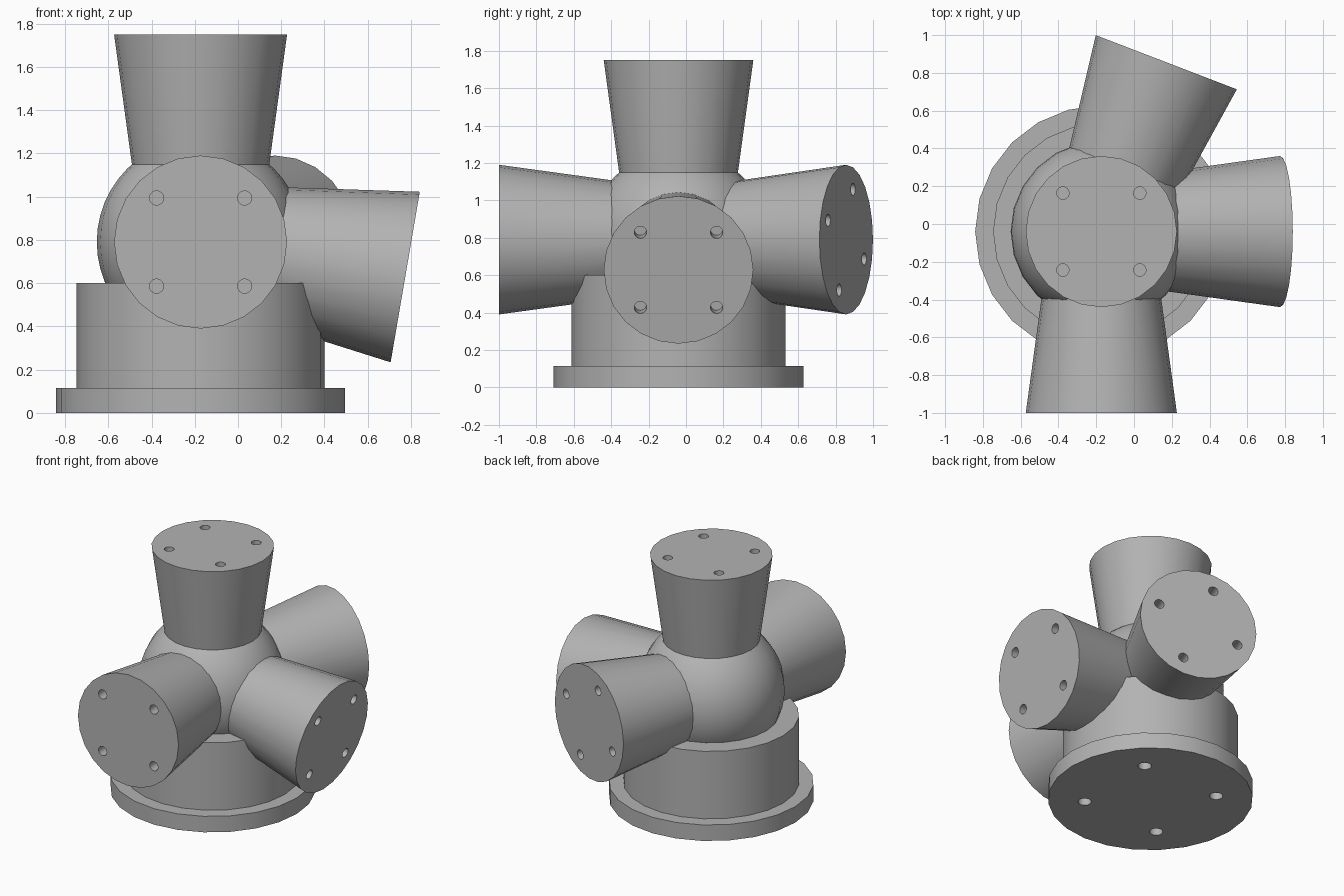
import bpy, bmesh, math
from mathutils import Matrix, Vector

if "Cube" in bpy.data.objects:
    bpy.data.objects.remove(bpy.data.objects["Cube"])

SIDES = 24
HUB = Vector((-0.173, -0.04, 0.79))
ARM_LENGTH = 0.96

grey = bpy.data.materials.new("plain_grey")
grey.use_nodes = True
colour = (0.45, 0.45, 0.45, 1)
grey.diffuse_color = colour
grey.node_tree.nodes["Principled BSDF"].inputs["Base Color"].default_value = colour


def cone(bm, r1, r2, z1, z2, sides=SIDES, x=0, y=0):
    place = Matrix.Translation((x, y, (z1 + z2) / 2))
    bmesh.ops.create_cone(bm, cap_ends=True, segments=sides, radius1=r1,
                          radius2=r2, depth=z2 - z1, matrix=place)


def make_object(name, bm, matrix):
    mesh = bpy.data.meshes.new(name)
    bm.to_mesh(mesh)
    bm.free()
    mesh.materials.append(grey)
    obj = bpy.data.objects.new(name, mesh)
    bpy.context.collection.objects.link(obj)
    obj.matrix_world = matrix
    return obj


def finish(obj):
    bpy.ops.object.select_all(action="DESELECT")
    obj.select_set(True)
    bpy.context.view_layer.objects.active = obj
    bpy.ops.object.shade_smooth_by_angle(angle=math.radians(32))


def drill(obj, ring, radius, z1, z2, turn):
    """Cut four blind bolt holes in a ring."""
    bm = bmesh.new()
    for k in range(4):
        a = math.radians(turn + 90 * k)
        cone(bm, radius, radius, z1, z2, 16, ring * math.cos(a), ring * math.sin(a))
    cutter = make_object("hole_cutter", bm, obj.matrix_world.copy())
    cutter.hide_render = True
    mod = obj.modifiers.new("bolt_holes", "BOOLEAN")
    mod.operation = "DIFFERENCE"
    mod.solver = "EXACT"
    mod.object = cutter
    bpy.context.view_layer.objects.active = obj
    bpy.ops.object.modifier_apply(modifier=mod.name)
    bpy.data.objects.remove(cutter)


def arm(name, axis, side, turn=45):
    """Flared arm from the hub along axis, with bolt holes in its end."""
    axis = Vector(axis).normalized()
    side = Vector(side).normalized()
    frame = Matrix((side, axis.cross(side), axis)).transposed().to_4x4()
    bm = bmesh.new()
    cone(bm, 0.304, 0.4, 0.26, ARM_LENGTH)
    obj = make_object(name, bm, Matrix.Translation(HUB) @ frame)
    drill(obj, 0.288, 0.033, ARM_LENGTH - 0.1, ARM_LENGTH + 0.05, turn)
    finish(obj)


# Central ball
bm = bmesh.new()
bmesh.ops.create_uvsphere(bm, u_segments=SIDES, v_segments=SIDES, radius=0.48)
finish(make_object("hub_ball", bm, Matrix.Translation(HUB)))

# Four arms: upright, front, drooping side, and swung-out back
droop, swing = math.radians(9.7), math.radians(21)
arm("top_arm", (0, 0, 1), (1, 0, 0))
arm("front_arm", (0, -1, 0), (1, 0, 0))
arm("side_arm", (math.cos(droop), 0, -math.sin(droop)), (0, 1, 0))
arm("back_arm", (math.sin(swing), math.cos(swing), 0),
    (math.cos(swing), -math.sin(swing), 0), -21)

# Base: drum on a bolted flange
foot = Matrix.Translation((HUB.x, HUB.y, 0))
bm = bmesh.new()
cone(bm, 0.573, 0.573, 0.11, 0.6)
finish(make_object("base_drum", bm, foot))

bm = bmesh.new()
cone(bm, 0.668, 0.668, 0, 0.115)
flange = make_object("base_flange", bm, foot)
drill(flange, 0.43, 0.044, -0.05, 0.1, 45)
finish(flange)
